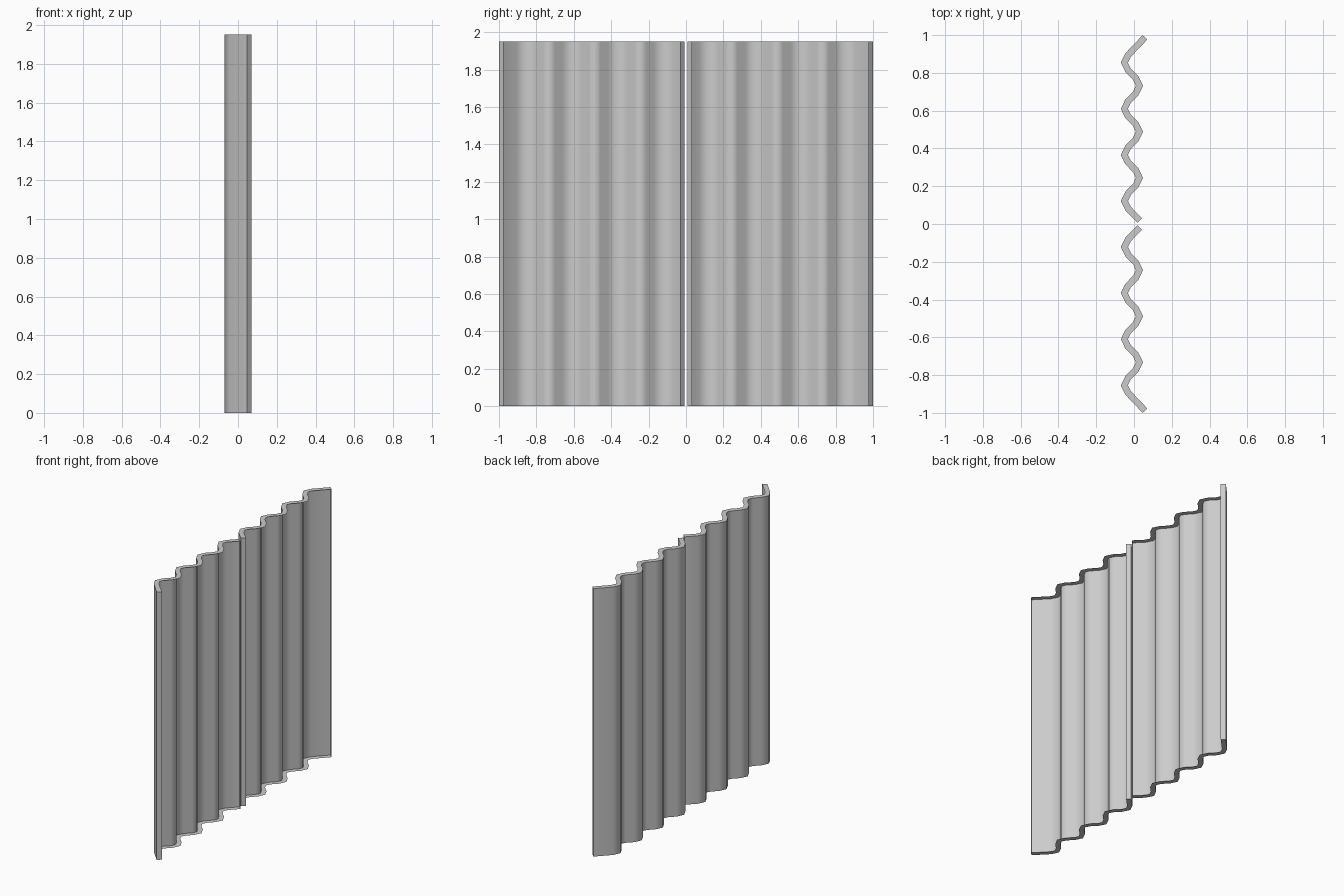
import bpy, bmesh
from mathutils import Vector

if "Cube" in bpy.data.objects:
    bpy.data.objects.remove(bpy.data.objects["Cube"])

HEIGHT, HALF_T = 1.95, 0.017
STEP = 0.244 / 6          # six segments per wave
X_MID, AMP = -0.0110, 0.040
WAVE = [-1, -0.5, 0.5, 1, 0.5, -0.5]


def centre_line():
    # inner end, waves from first trough to last trough, outer end
    pts = [Vector((0.030, 0.019)), Vector((X_MID - AMP / 2, 0.122 - STEP))]
    for i in range(20):
        pts.append(Vector((X_MID + AMP * WAVE[i % 6], 0.122 + STEP * i)))
    pts.append(Vector((0.058, 0.988)))
    return pts


def offset(pts, dist):
    # mitred parallel of the centre line
    out = []
    for i, p in enumerate(pts):
        a = (p - pts[i - 1]).normalized() if i > 0 else None
        b = (pts[i + 1] - p).normalized() if i < len(pts) - 1 else None
        a, b = a or b, b or a
        na, nb = Vector((a.y, -a.x)), Vector((b.y, -b.x))
        n = (na + nb).normalized()
        out.append(p + n * dist / n.dot(na))
    return out


def corrugated_panel(name, side):
    line = centre_line()
    bm = bmesh.new()

    def row(dist, z):
        return [bm.verts.new((p.x, p.y * side, z)) for p in offset(line, dist)]

    lip_lo, lip_hi = row(HALF_T, 0), row(HALF_T, HEIGHT)
    lo, hi = row(-HALF_T, 0), row(-HALF_T, HEIGHT)

    def quad(*v):
        bm.faces.new(v if side > 0 else v[::-1])

    # single wavy sheet with top and bottom rims, open towards +x
    for i in range(len(line) - 1):
        j = i + 1
        quad(lo[i], hi[i], hi[j], lo[j])
        quad(lip_hi[i], lip_hi[j], hi[j], hi[i])
        quad(lip_lo[i], lo[i], lo[j], lip_lo[j])
    # end rims
    quad(lip_lo[0], lip_hi[0], hi[0], lo[0])
    quad(lip_lo[-1], lo[-1], hi[-1], lip_hi[-1])

    mesh = bpy.data.meshes.new(name)
    bm.to_mesh(mesh)
    bm.free()
    ob = bpy.data.objects.new(name, mesh)
    bpy.context.collection.objects.link(ob)
    bpy.ops.object.select_all(action='DESELECT')
    ob.select_set(True)
    bpy.context.view_layer.objects.active = ob
    bpy.ops.object.shade_smooth_by_angle(angle=1.1)


# two mirrored corrugated sheets with a narrow gap
corrugated_panel("corrugated_panel_back", 1)
corrugated_panel("corrugated_panel_front", -1)
